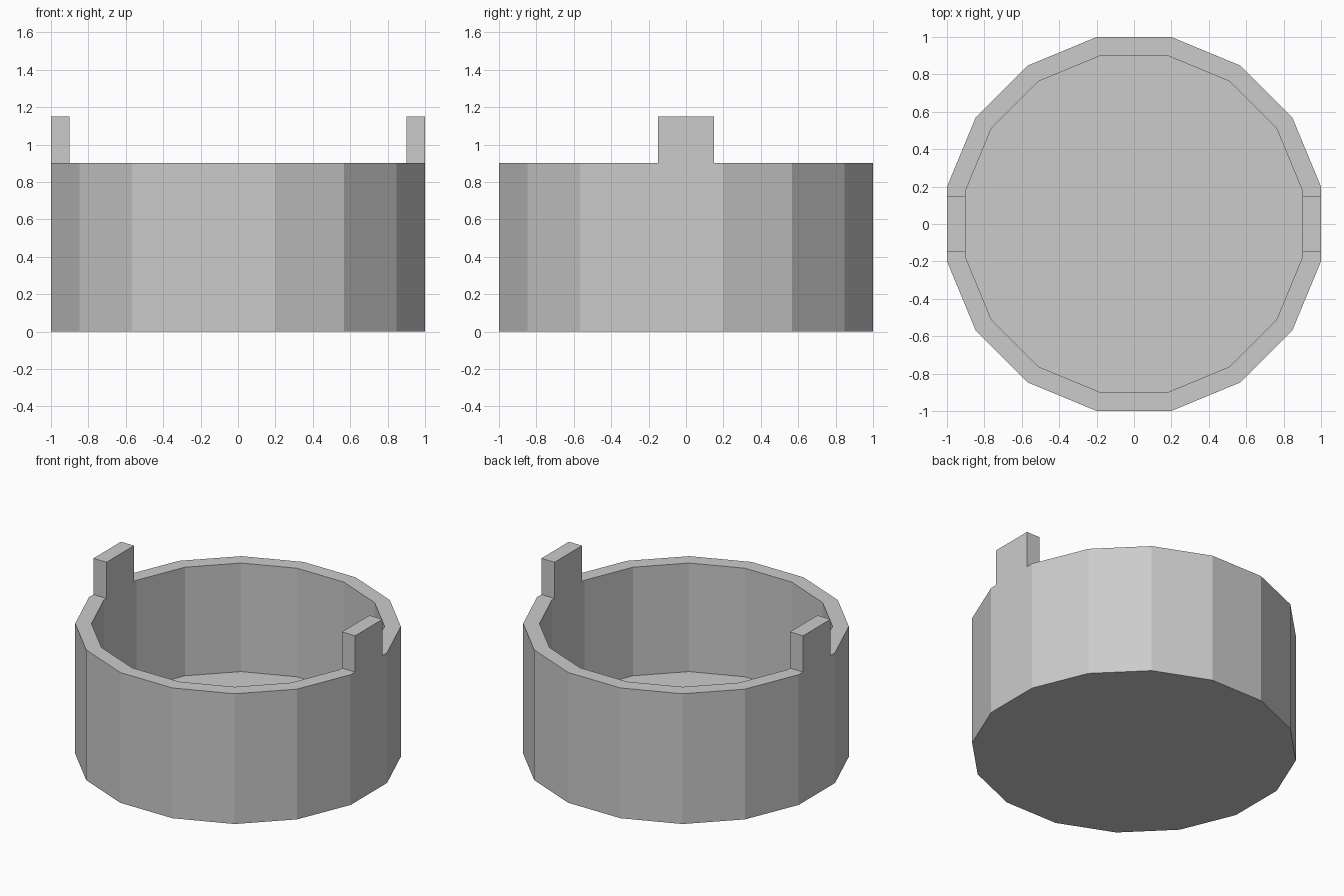
import bpy, bmesh
from math import cos, sin, pi

if "Cube" in bpy.data.objects:
    bpy.data.objects.remove(bpy.data.objects["Cube"])

SIDES = 16
OUTER, INNER = 1.0, 0.9          # flat-to-centre distances
FLOOR_Z, RIM_Z, TAB_Z = 0.15, 0.90, 1.15
TAB_HALF = 0.15


def outline(apothem):
    """16-sided outline, with the left and right flats split at the tab edges."""
    r = apothem / cos(pi / SIDES)
    pts = []
    for i in range(SIDES):
        a = (i - 0.5) * 2 * pi / SIDES
        pts.append((r * cos(a), r * sin(a)))
        if i in (0, SIDES // 2):
            s = 1 if i == 0 else -1
            pts += [(s * apothem, -s * TAB_HALF), (s * apothem, s * TAB_HALF)]
    return pts


def ring(bm, apothem, z):
    return [bm.verts.new((x, y, z)) for x, y in outline(apothem)]


def bridge(bm, a, b):
    n = len(a)
    return [bm.faces.new((a[i], a[(i + 1) % n], b[(i + 1) % n], b[i])) for i in range(n)]


bm = bmesh.new()

# Bowl: outer wall, rim, inner wall, underside and floor
base = ring(bm, OUTER, 0)
rim_out = ring(bm, OUTER, RIM_Z)
rim_in = ring(bm, INNER, RIM_Z)
floor = ring(bm, INNER, FLOOR_Z)
bridge(bm, base, rim_out)
rim = bridge(bm, rim_out, rim_in)
bridge(bm, rim_in, floor)
bm.faces.new(base[::-1])
bm.faces.new(floor)

# Tabs: raise the rim pieces on the left and right
tabs = [f for f in rim if abs(f.calc_center_median().y) < 0.01
        and abs(f.calc_center_median().x) > 0.8]
for f in bmesh.ops.extrude_discrete_faces(bm, faces=tabs)["faces"]:
    for v in f.verts:
        v.co.z = TAB_Z

bmesh.ops.recalc_face_normals(bm, faces=bm.faces)
mesh = bpy.data.meshes.new("tabbed_bowl")
bm.to_mesh(mesh)
bm.free()
bpy.context.collection.objects.link(bpy.data.objects.new("tabbed_bowl", mesh))
